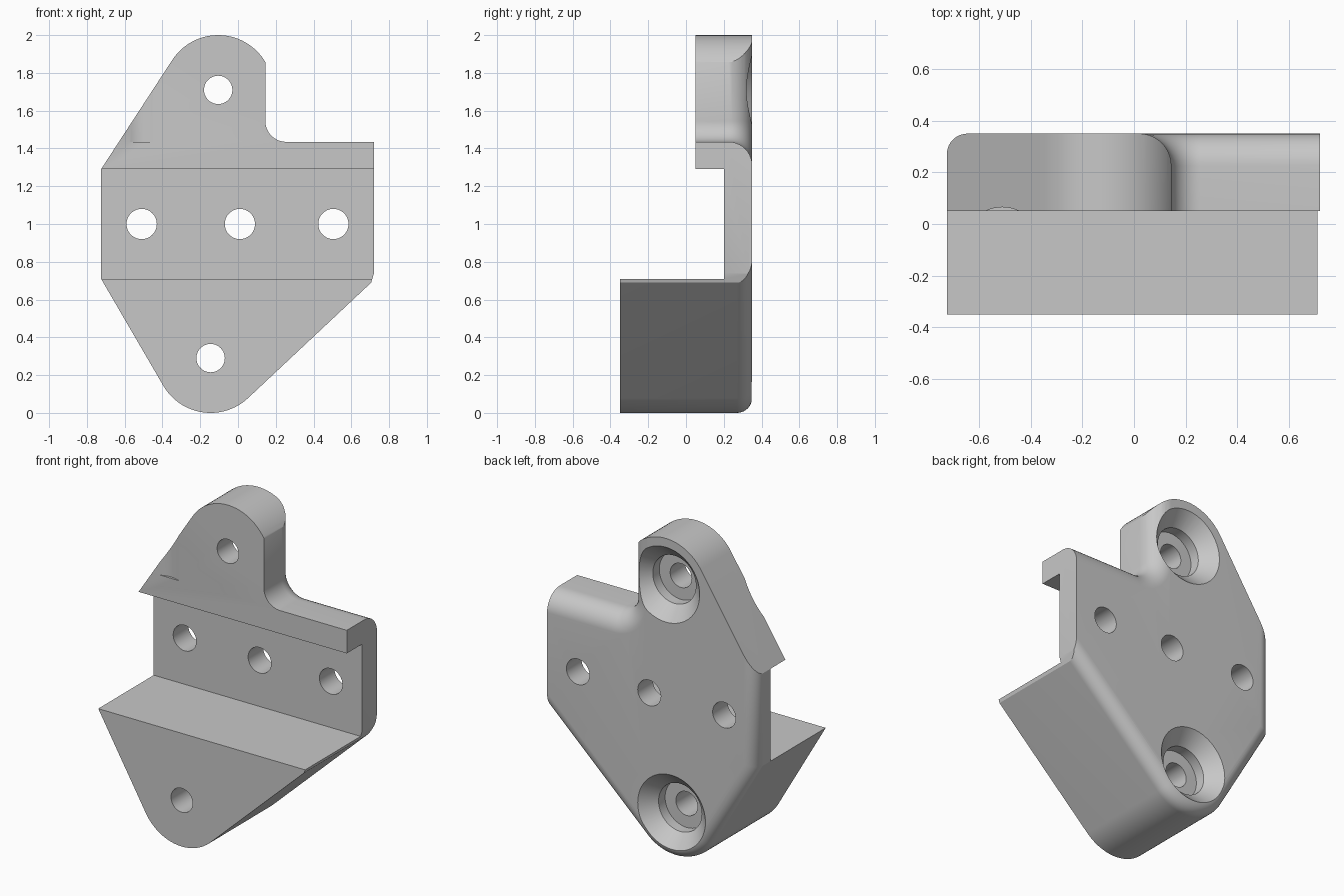
import bpy, bmesh, math
from mathutils import Vector

old = bpy.data.objects.get("Cube")
if old:
    bpy.data.objects.remove(old)

grey = bpy.data.materials.new("plain grey")
grey.use_nodes = True
GREY = (0.575, 0.575, 0.575, 1)
grey.diffuse_color = GREY
grey.node_tree.nodes["Principled BSDF"].inputs["Base Color"].default_value = GREY


def make(name, bm):
    bmesh.ops.recalc_face_normals(bm, faces=bm.faces)
    mesh = bpy.data.meshes.new(name)
    bm.to_mesh(mesh)
    bm.free()
    mesh.materials.append(grey)
    obj = bpy.data.objects.new(name, mesh)
    bpy.context.collection.objects.link(obj)
    return obj


def loft(name, rings):
    """Join closed rings of points into a capped solid."""
    bm = bmesh.new()
    rings = [[bm.verts.new(p) for p in ring] for ring in rings]
    n = len(rings[0])
    for a, b in zip(rings, rings[1:]):
        for i in range(n):
            j = (i + 1) % n
            bm.faces.new((a[i], a[j], b[j], b[i]))
    bm.faces.new(rings[0][::-1])
    bm.faces.new(rings[-1])
    return make(name, bm)


def arc(cx, cz, r, a0, a1, n=32):
    angles = [math.radians(a0 + (a1 - a0) * i / n) for i in range(n + 1)]
    return [(cx + r * math.cos(a), cz + r * math.sin(a)) for a in angles]


def inset(path, d):
    """Shift an open path to its left by d, with mitred corners."""
    pts = [Vector(p) for p in path]
    normals = []
    for a, b in zip(pts, pts[1:]):
        t = (b - a).normalized()
        normals.append(Vector((-t.y, t.x)))
    shifted = []
    for i, p in enumerate(pts):
        m, k = normals[max(i - 1, 0)], normals[min(i, len(normals) - 1)]
        shifted.append(tuple(p + (m + k) * d / (1 + m.dot(k))))
    return shifted


def rounded_slab(name, path, rest, back, radius, steps=10):
    """Solid along y whose rear edge is rounded along the path."""
    levels = [(-1, 0)]
    for i in range(steps + 1):
        a = math.pi / 2 * i / steps
        levels.append((back - radius + radius * math.sin(a), radius * (1 - math.cos(a))))
    return loft(name, [[(x, y, z) for x, z in inset(path, d) + rest] for y, d in levels])


def lathe(name, profile, x, z, n=64):
    """Spin (radius, y) points round an axis along y."""
    return loft(name, [[(px, y, pz) for px, pz in arc(x, z, r, 0, 360, n)[:-1]]
                       for r, y in profile])


# Head and right wall: the sloped shoulder, round top and clipped right corner
outline = arc(-0.105, 1.71, 0.29, 0, 146.9) + [
    (-1.102, 0.712), (-1.102, -1), (0.69, -1), (0.69, 0.64), (0.72, 0.74), (0.72, 1.6)]
body = loft("bracket_body", [[(x, y, z) for x, z in outline] for y in (-0.35, 1)])

# Left wall and round foot, with a softened rear edge
foot = rounded_slab("foot_shape",
                    [(-0.725, 3), (-0.725, 0.71)] + arc(-0.145, 0.29, 0.29, 210.4, 313)
                    + [(1.5, 1.435)],
                    [(3, 1.435), (3, 3)], 0.35, 0.08)

# Inside corner between head and ledge, with a wider rear round
ledge = rounded_slab("ledge_shape",
                     [(2, 1.435)] + arc(0.255, 1.545, 0.11, 270, 180, 16) + [(0.145, 3)],
                     [(-3, 3), (-3, -3), (2, -3)], 0.3503, 0.125)

# Stepped front: deep channel in the middle, set-back face above
step = [(-1, 0.71), (0.2, 0.71), (0.2, 1.29), (0.05, 1.29), (0.05, 3), (-1, 3)]
cutters = [loft("front_step", [[(x, y, z) for y, z in step] for x in (-2, 2)])]

# Three plain holes and two countersunk screw holes
for x in (-0.51, 0.01, 0.505):
    cutters.append(lathe("plain_hole", [(0.08, -1), (0.08, 1)], x, 1.0))
sink = [(0.075, -1), (0.075, 0.2), (0.15, 0.2), (0.15, 0.265), (0.235, 0.35), (0.285, 0.4)]
for x, z in ((-0.105, 1.71), (-0.145, 0.29)):
    cutters.append(lathe("screw_hole", sink, x, z))

# Shallow upright relief on the left shoulder
relief = lathe("shoulder_relief", [(0.148, -3), (0.148, -1.435)], 0, 0)
relief.rotation_euler.x = -math.pi / 2
relief.location = (-0.51, -0.083, 0)
cutters.append(relief)

# Combine everything into the body
for tool in [foot, ledge] + cutters:
    mod = body.modifiers.new(tool.name, 'BOOLEAN')
    mod.operation = 'INTERSECT' if tool in (foot, ledge) else 'DIFFERENCE'
    mod.solver = 'EXACT'
    mod.object = tool
    tool.hide_render = True
bpy.context.view_layer.update()
final = bpy.data.meshes.new_from_object(body.evaluated_get(bpy.context.evaluated_depsgraph_get()))
body.modifiers.clear()
body.data = final
for tool in [foot, ledge] + cutters:
    bpy.data.objects.remove(tool)

# Crisp edges, smooth rounds
final.materials.clear()
final.materials.append(grey)
bpy.ops.object.select_all(action='DESELECT')
body.select_set(True)
bpy.context.view_layer.objects.active = body
bpy.ops.object.shade_smooth_by_angle(angle=math.radians(30))
